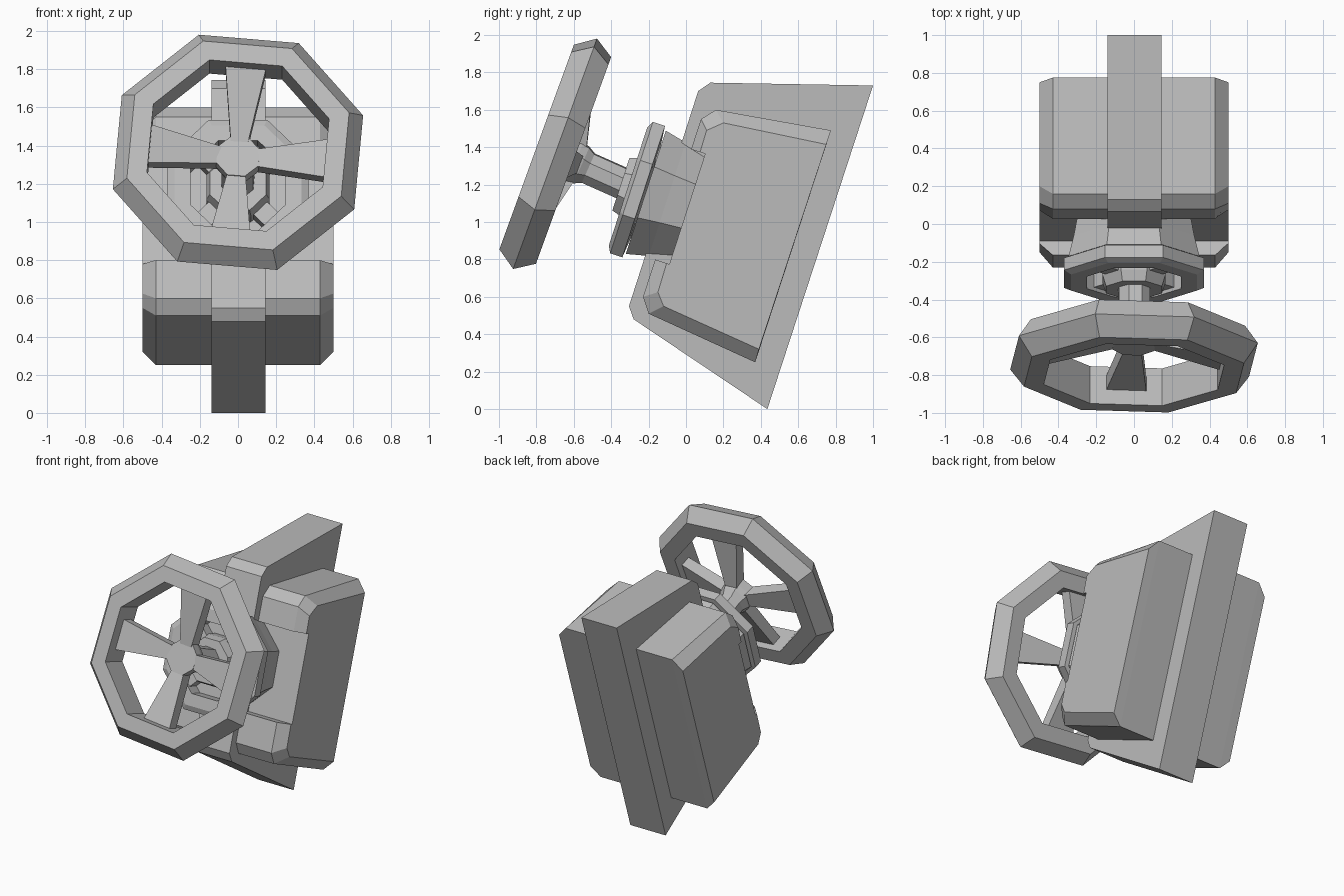
import bpy, bmesh
from math import sin, cos, radians, pi
from mathutils import Vector

cube = bpy.data.objects.get("Cube")
if cube:
    bpy.data.objects.remove(cube)

grey = bpy.data.materials.new("plain grey")
grey.use_nodes = True
COLOUR = (0.5, 0.5, 0.5, 1)
grey.diffuse_color = COLOUR
grey.node_tree.nodes["Principled BSDF"].inputs["Base Color"].default_value = COLOUR


def finish(name, bm):
    bmesh.ops.recalc_face_normals(bm, faces=bm.faces)
    mesh = bpy.data.meshes.new(name)
    bm.to_mesh(mesh)
    bm.free()
    mesh.materials.append(grey)
    obj = bpy.data.objects.new(name, mesh)
    bpy.context.collection.objects.link(obj)
    return obj


def loft(name, sections):
    """Skin closed sections of equal size and cap both ends."""
    bm = bmesh.new()
    rows = [[bm.verts.new(p) for p in s] for s in sections]
    n = len(rows[0])
    for a, b in zip(rows, rows[1:]):
        for i in range(n):
            j = (i + 1) % n
            bm.faces.new((a[i], a[j], b[j], b[i]))
    bm.faces.new(rows[0])
    bm.faces.new(rows[-1])
    return finish(name, bm)


def side_section(x, profile):
    return [(x, y, z) for y, z in profile]


def tilted(centre, tilt):
    """Point maker for a tilted frame: across, up, and back along the axis."""
    c, t = Vector(centre), radians(tilt)
    up, back = Vector((0, sin(t), cos(t))), Vector((0, cos(t), -sin(t)))
    return lambda x, u, b: c + Vector((x, 0, 0)) + up * u + back * b


def turned(name, profile, at, turn, closed=False):
    """Eight-sided turned part from (radius, depth) points."""
    bm = bmesh.new()
    angles = [radians(turn) + k * pi / 4 for k in range(8)]
    rows = [[bm.verts.new(at(r * cos(a), r * sin(a), d)) for a in angles]
            for r, d in profile]
    pairs = list(zip(rows, rows[1:]))
    if closed:
        pairs.append((rows[-1], rows[0]))
    else:
        bm.faces.new(rows[0])
        bm.faces.new(rows[-1])
    for a, b in pairs:
        for i in range(8):
            j = (i + 1) % 8
            bm.faces.new((a[i], a[j], b[j], b[i]))
    return finish(name, bm)


# Central slab
slab = [(0.065, 1.70), (0.13, 1.745), (1.0, 1.73), (0.435, 0.0),
        (-0.28, 0.48), (-0.305, 0.55)]
loft("central_slab", [side_section(x, slab) for x in (-0.14, 0.145)])

# Wide housing with chamfered sides
full = [(0.16, 1.60), (0.08, 1.55), (-0.23, 0.60), (-0.20, 0.51),
        (0.37, 0.25), (0.775, 1.49)]
inset = [(0.20, 1.53), (0.11, 1.49), (-0.15, 0.625), (-0.12, 0.55),
         (0.39, 0.32), (0.75, 1.415)]
housing = loft("housing", [side_section(-0.5, inset), side_section(-0.43, full),
                           side_section(0.43, full), side_section(0.5, inset)])

# Shallow recess across the housing front
face = tilted((0, -0.23, 0.60), 18)
cutter = loft("recess_cutter", [
    [face(x, u, b) for u, b in ((0.21, -0.3), (0.21, 0.08), (0.83, 0.08), (0.83, -0.3))]
    for x in (-0.7, 0.7)])
cutter.hide_render = True
cutter.hide_viewport = True
cut = housing.modifiers.new("recess", 'BOOLEAN')
cut.operation = 'DIFFERENCE'
cut.object = cutter
cut.solver = 'EXACT'

# Column mount: tapered body, front ring, inner boss and bridges
mount = tilted((0, -0.31, 1.19), 18)
turned("mount_body", [(0.375, 0.10), (0.345, 0.22), (0.31, 0.40)], mount, 22.5)
turned("mount_ring", [(0.36, 0.0), (0.40, 0.02), (0.40, 0.088), (0.27, 0.10), (0.27, 0.0)],
       mount, 22.5, closed=True)
turned("mount_boss", [(0.16, -0.04), (0.18, 0.02), (0.18, 0.14)], mount, 22.5)
for k in range(4):
    a = radians(45 + 90 * k)
    loft("mount_bridge", [
        [mount(r * cos(a) - w * sin(a), r * sin(a) + w * cos(a), d)
         for w, d in ((-0.05, 0.02), (0.05, 0.02), (0.05, 0.11), (-0.05, 0.11))]
        for r in (0.13, 0.30)])

# Steering wheel rim
wheel = tilted((0, -0.70, 1.365), 20)
turned("wheel_rim", [(0.50, -0.105), (0.61, -0.105), (0.687, 0), (0.616, 0.105), (0.50, 0.105)],
       wheel, 17.4, closed=True)

# Hub and column
column = tilted((0, -0.65, 1.345), 24)
turned("hub_and_column", [(0.12, 0), (0.12, 0.06), (0.112, 0.10), (0.09, 0.14), (0.09, 0.37)],
       column, 17.4)

# Four spokes, widening toward the rim
for k in range(4):
    a = radians(-5 + 90 * k)
    loft("wheel_spoke", [
        [wheel(r * cos(a) - w * sin(a), r * sin(a) + w * cos(a), d)
         for w, d in ((-half, front), (half, front), (half, rear), (-half, rear))]
        for r, half, front, rear in ((0.08, 0.045, 0.06, 0.15), (0.49, 0.11, -0.03, 0.05))])
